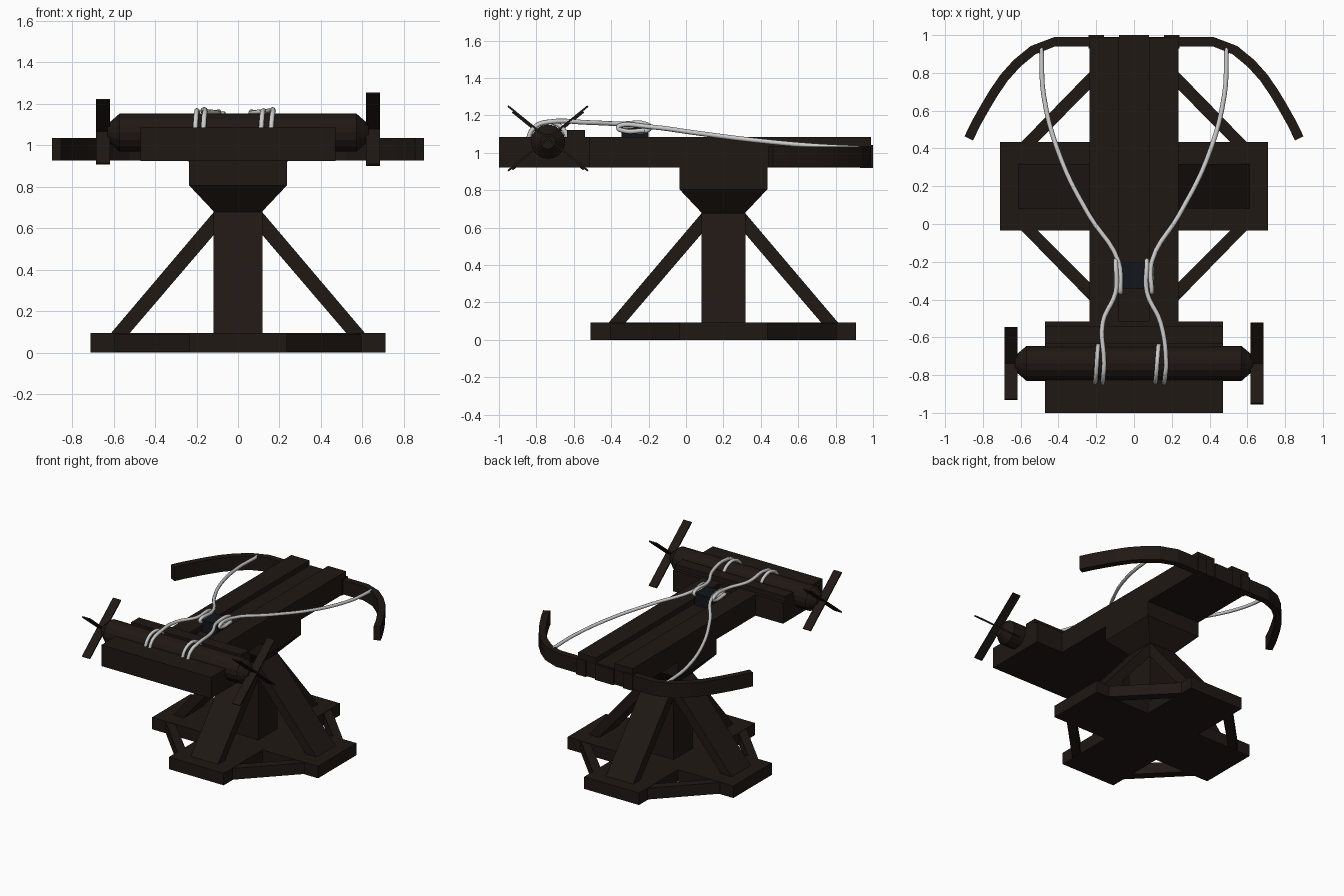
import bpy, bmesh, math
from mathutils import Vector

if "Cube" in bpy.data.objects:
    bpy.data.objects.remove(bpy.data.objects["Cube"])


def material(name, rgb):
    m = bpy.data.materials.new(name)
    m.diffuse_color = (*rgb, 1)
    m.use_nodes = True
    m.node_tree.nodes["Principled BSDF"].inputs["Base Color"].default_value = m.diffuse_color
    return m


WOOD = material("dark_wood", (0.014, 0.009, 0.007))
IRON = material("dark_iron", (0.006, 0.008, 0.011))


def finish(name, bm, mat):
    bmesh.ops.recalc_face_normals(bm, faces=bm.faces[:])
    me = bpy.data.meshes.new(name)
    bm.to_mesh(me)
    bm.free()
    ob = bpy.data.objects.new(name, me)
    bpy.context.collection.objects.link(ob)
    if mat:
        me.materials.append(mat)
    return ob


def prism(name, pts, place, a, b, mat=WOOD):
    """Extrude a 2D outline from a to b; place(u, v, w) gives the 3D point."""
    bm = bmesh.new()
    lo = [bm.verts.new(place(u, v, a)) for u, v in pts]
    hi = [bm.verts.new(place(u, v, b)) for u, v in pts]
    bm.faces.new(lo)
    bm.faces.new(hi)
    n = len(pts)
    for i in range(n):
        j = (i + 1) % n
        bm.faces.new((lo[i], lo[j], hi[j], hi[i]))
    return finish(name, bm, mat)


def box(name, x0, x1, y0, y1, z0, z1, mat=WOOD):
    return prism(name, [(x0, y0), (x1, y0), (x1, y1), (x0, y1)],
                 lambda u, v, w: (u, v, w), z0, z1, mat)


def lathe_x(name, profile, cy, cz, n=16):
    """Revolve (x, radius) rings around the x direction."""
    bm = bmesh.new()
    rings = [[bm.verts.new((x, cy + r * math.cos(2 * math.pi * i / n),
                            cz + r * math.sin(2 * math.pi * i / n)))
              for i in range(n)] for x, r in profile]
    for p, q in zip(rings, rings[1:]):
        for i in range(n):
            j = (i + 1) % n
            bm.faces.new((p[i], p[j], q[j], q[i]))
    bm.faces.new(rings[0])
    bm.faces.new(rings[-1])
    return finish(name, bm, WOOD)


# Cross-shaped base, centred on the post at y = CY
CY = 0.2
a, b = 0.235, 0.71
prism("base_cross", [(-a, -b), (a, -b), (a, -a), (b, -a), (b, a), (a, a),
                     (a, b), (-a, b), (-a, a), (-b, a), (-b, -a), (-a, -a)],
      lambda u, v, w: (u, v + CY, w), 0, 0.093)

# Floor strips linking neighbouring arms
for sx in (-1, 1):
    for sy in (-1, 1):
        prism("base_strip", [(0.61, 0.22), (0.525, 0.22), (0.22, 0.525), (0.22, 0.62)],
              lambda u, v, w: (sx * u, CY + sy * v, w), 0.003, 0.09)

# Post and flared head block
h = 0.117
box("post", -h, h, CY - h, CY + h, 0.05, 0.69)
bm = bmesh.new()
rings = [[bm.verts.new((sx * r, CY + sy * r, z))
          for sx, sy in ((-1, -1), (1, -1), (1, 1), (-1, 1))]
         for r, z in ((h, 0.68), (0.235, 0.805), (0.235, 0.925))]
for p, q in zip(rings, rings[1:]):
    for i in range(4):
        j = (i + 1) % 4
        bm.faces.new((p[i], p[j], q[j], q[i]))
bm.faces.new(rings[0])
bm.faces.new(rings[-1])
finish("post_head", bm, WOOD)

# Four wide slanted braces
brace = [(0.615, 0.09), (0.525, 0.09), (0.11, 0.575), (0.11, 0.685)]
for s in (-1, 1):
    prism("side_brace", brace, lambda u, v, w: (s * u, CY + w, v), -h, h)
    prism("long_brace", brace, lambda u, v, w: (w, CY + s * u, v), -h, h)

# Stock with a bolt channel along the middle
prism("stock", [(-0.235, 0.922), (0.235, 0.922), (0.235, 1.085), (0.08, 1.085),
                (0.08, 1.045), (-0.08, 1.045), (-0.08, 1.085), (-0.235, 1.085)],
      lambda u, v, w: (u, w, v), -0.52, 0.988)

# Winch bed and stop bar
box("winch_bed", -0.47, 0.47, -1.0, -0.515, 0.922, 1.085)
box("stop_bar", -0.47, 0.47, -0.635, -0.54, 1.08, 1.122)

# Bow: a bent strip
half = [(0.42, 0.965), (0.535, 0.92), (0.62, 0.85), (0.69, 0.772), (0.745, 0.69),
        (0.79, 0.615), (0.835, 0.535), (0.875, 0.453)]
path = [Vector((-x, y)) for x, y in reversed(half)] + [Vector(p) for p in half]
outer, inner = [], []
for i, p in enumerate(path):
    t = (path[min(i + 1, len(path) - 1)] - path[max(i - 1, 0)]).normalized()
    n = Vector((-t.y, t.x)) * 0.025
    outer.append(p + n)
    inner.append(p - n)
prism("bow", outer + inner[::-1], lambda u, v, w: (u, v, w), 0.926, 1.035)

# Clamps holding the bow
for x0, x1 in ((-0.24, -0.16), (-0.08, 0.08), (0.16, 0.24)):
    box("bow_clamp", x0, x1, 0.93, 1.0, 0.92, 1.042)

# Winch roller with tapered ends
WY, WZ = -0.738, 1.06
lathe_x("winch_roller", [(-0.63, 0.04), (-0.57, 0.092), (0.57, 0.092), (0.63, 0.04)], WY, WZ)

# Crossed winch handles, slightly longer on the right
for side, x0, x1, length, cz in (("left", -0.685, -0.618, 0.245, 1.065),
                                 ("right", 0.617, 0.685, 0.275, 1.077)):
    for ang in (39, -39):
        d = Vector((math.cos(math.radians(ang)), math.sin(math.radians(ang))))
        n = Vector((-d.y, d.x)) * 0.005
        pts = [d * length + n, -d * length + n, -d * length - n, d * length - n]
        prism(side + "_handle", pts, lambda u, v, w: (w, WY + u, cz + v), x0, x1)

# Trigger block in the channel
box("trigger_block", -0.066, 0.066, -0.345, -0.2, 1.04, 1.135, IRON)


# Ropes
def rope(name, pts, r=0.0125):
    cu = bpy.data.curves.new(name, "CURVE")
    cu.dimensions = "3D"
    cu.bevel_depth = r
    cu.bevel_resolution = 2
    cu.resolution_u = 5
    cu.use_fill_caps = True
    sp = cu.splines.new("BEZIER")
    sp.bezier_points.add(len(pts) - 1)
    for bp, p in zip(sp.bezier_points, pts):
        bp.co = p
        bp.handle_left_type = bp.handle_right_type = "AUTO"
    bpy.context.collection.objects.link(bpy.data.objects.new(name, cu))


for s, hook, ret, bend, over, coil in (("left", -0.072, -0.097, -0.165, -0.158, -0.195),
                                       ("right", 0.094, 0.068, 0.14, 0.17, 0.125)):
    k = -1 if s == "left" else 1
    # bow string ending in a hooked loop
    rope(s + "_bow_string",
         [(k * 0.49, 0.93, 1.025), (k * 0.478, 0.68, 1.038), (k * 0.385, 0.34, 1.07),
          (k * 0.24, 0.05, 1.107), (hook + (k - 1) * 0.005, -0.2, 1.14), (hook, -0.35, 1.147),
          (hook, -0.362, 1.135), (hook, -0.34, 1.12), (hook, -0.22, 1.12)])
    # winch rope: hook, run to the roller, one turn around it
    R = 0.105
    pts = [(ret, -0.34, 1.12), (ret, -0.21, 1.12), (ret, -0.193, 1.135), (ret, -0.21, 1.152),
           (ret, -0.36, 1.155), (bend, -0.52, 1.162)]
    for i in range(13):
        t = math.radians(90 + 37.5 * i)
        pts.append((over + (coil - over) * i / 9, WY + R * math.cos(t), WZ + R * math.sin(t)))
    rope(s + "_winch_rope", pts)
